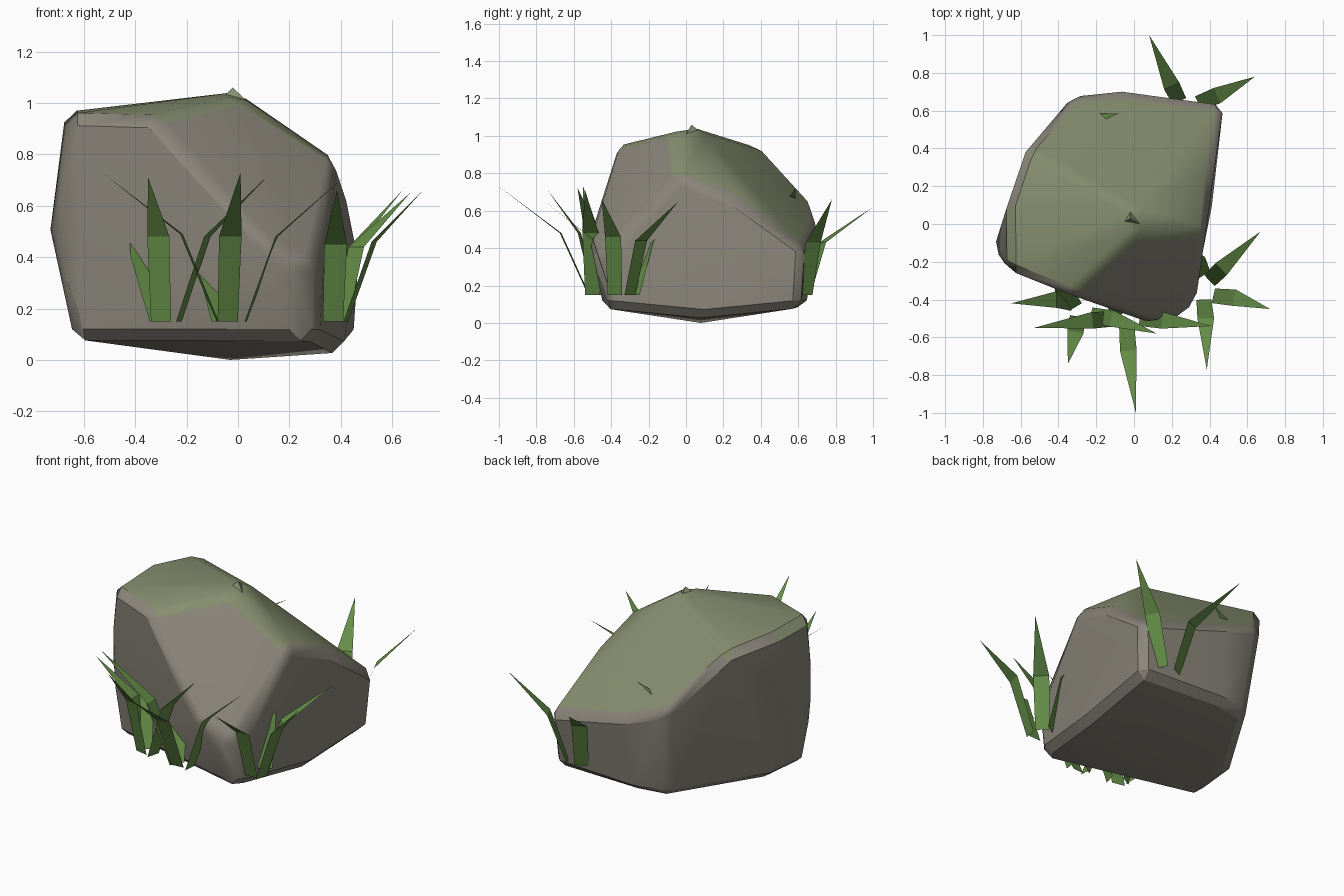
import bpy, bmesh, math
from mathutils import Vector

cube = bpy.data.objects.get("Cube")
if cube:
    bpy.data.objects.remove(cube, do_unlink=True)


def material(name, rgb):
    m = bpy.data.materials.new(name)
    m.use_nodes = True
    m.diffuse_color = (*rgb, 1)
    bsdf = m.node_tree.nodes["Principled BSDF"]
    bsdf.inputs["Base Color"].default_value = (*rgb, 1)
    bsdf.inputs["Roughness"].default_value = 0.9
    return m


stone = material("stone", (0.255, 0.237, 0.196))
moss = material("moss", (0.24, 0.272, 0.158))
grass = material("grass", (0.13, 0.27, 0.065))


def finish(name, bm, mats):
    mesh = bpy.data.meshes.new(name)
    bm.to_mesh(mesh)
    bm.free()
    for m in mats:
        mesh.materials.append(m)
    ob = bpy.data.objects.new(name, mesh)
    bpy.context.collection.objects.link(ob)
    return ob


# Boulder: hull of its corners, with chamfered edges
corners = [
    # underside
    (-.03, .08, 0), (-.64, -.23, .08), (.26, -.45, .08), (.32, -.37, .075),
    (.41, .08, .03), (.45, .61, .08), (-.1, .64, .08), (-.29, .6, .085),
    (-.61, .08, .075),
    # widest band
    (-.745, -.13, .5), (.1, -.53, .47), (.27, -.48, .37), (.33, -.38, .4),
    (.475, .63, .4), (-.06, .705, .54), (-.33, .68, .63),
    # crown
    (-.57, .4, .94), (-.67, .1, .965), (-.665, -.245, .955), (-.33, -.38, .945),
    (0, -.07, 1.025), (0, .08, 1.045), (.38, -.04, .785), (.415, .28, .655),
]
bm = bmesh.new()
for c in corners:
    bm.verts.new(c)
bmesh.ops.convex_hull(bm, input=bm.verts[:])
bmesh.ops.dissolve_limit(bm, angle_limit=math.radians(6), verts=bm.verts[:], edges=bm.edges[:])
sharp = [e for e in bm.edges if e.calc_face_angle(0) > math.radians(22)]
bmesh.ops.bevel(bm, geom=sharp, offset=.042, segments=1, profile=.5,
                affect='EDGES', clamp_overlap=True)
bmesh.ops.recalc_face_normals(bm, faces=bm.faces[:])
# Moss settles on the faces that point upward
for f in bm.faces:
    f.material_index = int(f.normal.z > .68)
boulder = finish("boulder", bm, [stone, moss])
bpy.context.view_layer.objects.active = boulder
boulder.select_set(True)
bpy.ops.object.shade_smooth_by_angle(angle=math.radians(30))
boulder.modifiers.new("weighted_normals", 'WEIGHTED_NORMAL').keep_sharp = True


# Grass blades: a straight stem, a bend and a pointed tip
def blade(bm, base, bend, tip, width=.088):
    base, bend, tip = Vector(base), Vector(bend), Vector(tip)
    lean = tip - base
    side = Vector((-lean.y, lean.x, 0)).normalized() * width / 2
    a, b, c, d, t = [bm.verts.new(p) for p in (
        base - side * .9, base + side * .9, bend + side, bend - side, tip)]
    bm.faces.new((a, b, c, d))
    bm.faces.new((d, c, t))


clumps = {
    "grass_front_right": [
        ((-.3, -.49, .15), (-.31, -.57, .48), (-.35, -.74, .71)),
        ((-.23, -.48, .15), (-.12, -.5, .48), (.12, -.58, .72)),
        ((-.33, -.42, .15), (-.41, -.4, .42), (-.65, -.42, .61)),
        ((-.31, -.44, .15), (-.38, -.34, .4), (-.43, -.24, .6)),
    ],
    "grass_front_middle": [
        ((-.04, -.52, .15), (-.03, -.67, .48), (.01, -1, .73)),
        ((-.08, -.5, .15), (-.22, -.51, .49), (-.53, -.55, .73)),
        ((.03, -.5, .15), (.15, -.51, .48), (.41, -.54, .71)),
        ((-.07, -.48, .15), (-.12, -.39, .36), (-.2, -.28, .6)),
    ],
    "grass_left": [
        ((.37, -.4, .15), (.38, -.5, .45), (.385, -.77, .66)),
        ((.42, -.38, .15), (.53, -.39, .46), (.72, -.45, .66)),
        ((.4, -.3, .15), (.46, -.24, .44), (.67, -.04, .65)),
        ((.37, -.27, .15), (.34, -.2, .43), (.24, -.08, .6)),
    ],
    "grass_back": [
        ((.24, .65, .15), (.2, .73, .43), (.08, 1, .62)),
        ((.34, .64, .15), (.44, .68, .43), (.64, .78, .66)),
    ],
}
for name, blades in clumps.items():
    bm = bmesh.new()
    for b in blades:
        blade(bm, *b)
    finish(name, bm, [grass])

# Small tips poking through the top of the boulder
bm = bmesh.new()
bmesh.ops.create_cone(bm, segments=3, radius1=.12, radius2=0, depth=.1)
bmesh.ops.translate(bm, verts=bm.verts[:], vec=(-.02, .03, 1.01))
finish("crown_tip", bm, [moss])
bm = bmesh.new()
blade(bm, (-.24, .55, .5), (-.2, .56, .65), (-.08, .585, .72), .05)
finish("back_tip", bm, [grass])
